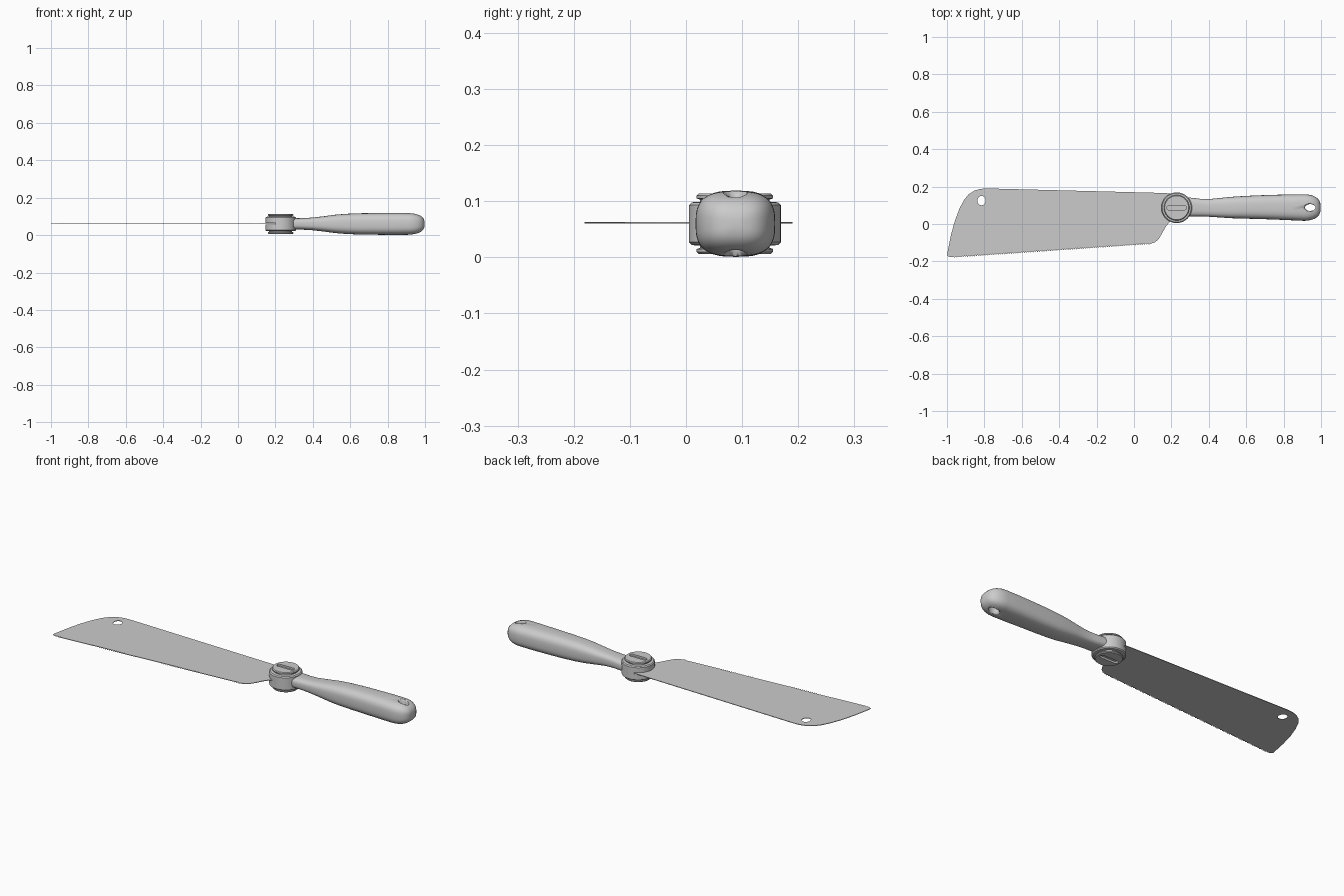
import bpy, bmesh, math
from mathutils import Vector

if "Cube" in bpy.data.objects:
    bpy.data.objects.remove(bpy.data.objects["Cube"], do_unlink=True)

steel = bpy.data.materials.new("light_grey")
steel.use_nodes = True
GREY = (0.6, 0.6, 0.6, 1)
steel.diffuse_color = GREY
steel.node_tree.nodes["Principled BSDF"].inputs["Base Color"].default_value = GREY

HUB = Vector((0.228, 0.087, 0.06))
MID = HUB.z


def finish(bm, name, smooth=None):
    bmesh.ops.recalc_face_normals(bm, faces=bm.faces)
    me = bpy.data.meshes.new(name)
    bm.to_mesh(me)
    bm.free()
    me.materials.append(steel)
    ob = bpy.data.objects.new(name, me)
    bpy.context.collection.objects.link(ob)
    if smooth:
        select(ob)
        bpy.ops.object.shade_smooth_by_angle(angle=math.radians(smooth))
    return ob


def select(ob):
    bpy.ops.object.select_all(action='DESELECT')
    ob.select_set(True)
    bpy.context.view_layer.objects.active = ob


def loft(rings, name, smooth=None):
    """Skin a list of closed rings and cap both ends."""
    bm = bmesh.new()
    rows = [[bm.verts.new(p) for p in ring] for ring in rings]
    n = len(rows[0])
    for a, b in zip(rows, rows[1:]):
        for i in range(n):
            j = (i + 1) % n
            bm.faces.new((a[i], a[j], b[j], b[i]))
    bm.faces.new(rows[0])
    bm.faces.new(rows[-1])
    return finish(bm, name, smooth)


def prism(points, z0, z1, name):
    return loft([[(x, y, z) for x, y in points] for z in (z0, z1)], name)


def oval(cx, cy, rx, ry, n=32):
    return [(cx + rx * math.cos(math.tau * i / n), cy + ry * math.sin(math.tau * i / n))
            for i in range(n)]


def turned(profile, name):
    """Revolve (radius, height) pairs about the pivot axis."""
    return loft([[(x, y, z) for x, y in oval(HUB.x, HUB.y, r, r, 64)] for r, z in profile],
                name, 30)


def cut(ob, cutter):
    cutter.hide_render = True
    mod = ob.modifiers.new("cut", 'BOOLEAN')
    mod.object = cutter
    mod.solver = 'EXACT'
    select(ob)
    bpy.ops.object.modifier_apply(modifier=mod.name)
    bpy.data.objects.remove(cutter, do_unlink=True)


# Blade: smooth back and nose, saw teeth along the front edge
outline = [(0.25, 0.06), (0.25, 0.16), (0.15, 0.166), (-0.78, 0.19), (-0.82, 0.188),
           (-0.855, 0.178), (-0.885, 0.158), (-0.91, 0.127), (-0.935, 0.078),
           (-0.96, 0.01), (-0.98, -0.065), (-0.993, -0.13), (-1.0, -0.168),
           (-0.992, -0.174), (-0.975, -0.178)]
TEETH = 90
first, last = Vector((-0.965, -0.178)), Vector((0.085, -0.106))
for i in range(TEETH):
    root = first.lerp(last, i / TEETH)
    tip = first.lerp(last, (i + 0.5) / TEETH)
    outline += [(root.x, root.y + 0.004), (tip.x, tip.y - 0.003)]
outline += [(0.09, -0.105), (0.112, -0.098), (0.13, -0.083), (0.148, -0.055),
            (0.165, -0.022), (0.185, 0.006), (0.215, 0.03)]
blade = prism(outline, MID + 0.0005, MID + 0.0035, "blade")
cut(blade, prism(oval(-0.815, 0.125, 0.022, 0.025), 0, 0.12, "blade_hole"))

# Handle: rounded-box sections (x, centre y, half width, half height)
stations = [(0.24, 0.092, 0.05, 0.028), (0.3, 0.091, 0.05, 0.03), (0.35, 0.088, 0.047, 0.031),
            (0.4, 0.086, 0.047, 0.034), (0.46, 0.087, 0.052, 0.041), (0.52, 0.088, 0.057, 0.049),
            (0.58, 0.089, 0.06, 0.054), (0.66, 0.09, 0.063, 0.057), (0.75, 0.09, 0.066, 0.058),
            (0.84, 0.089, 0.069, 0.059), (0.91, 0.088, 0.071, 0.058)]
for k in range(1, 9):
    a = math.radians(k * 10.8)
    s = math.cos(a) ** 0.7
    stations.append((0.91 + 0.088 * math.sin(a), 0.088, 0.071 * s, 0.058 * s))


def rounded(v, power=0.68):
    return math.copysign(abs(v) ** power, v)


rings = []
for x, cy, w, h in stations:
    rings.append([(x, cy + w * rounded(py), MID + h * rounded(pz))
                  for py, pz in oval(0, 0, 1, 1, 40)])
handle = loft(rings, "handle", 40)

# Hanging hole, flared at both mouths
flare = []
for z, g in ((-0.08, 0.016), (-0.06, 0.006), (-0.048, 0), (0.048, 0), (0.06, 0.006), (0.08, 0.016)):
    flare.append([(x, y, MID + z) for x, y in oval(0.942, 0.088, 0.028 + g, 0.018 + g)])
cut(handle, loft(flare, "hanging_hole", 40))

# Pivot hub, with a slit that takes the blade
half = [(0.066, 0.039), (0.077, 0.038), (0.082, 0.033)]
hub = turned([(r, MID - z) for r, z in half] + [(r, MID + z) for r, z in reversed(half)], "pivot_hub")
cut(hub, prism([(0.1, -0.05), (0.2, -0.05), (0.2, 0.25), (0.1, 0.25)],
               MID - 0.002, MID + 0.006, "blade_slit"))

# Slotted screw caps above and below
for side, name in ((1, "top_screw_cap"), (-1, "bottom_screw_cap")):
    shape = [(0.062, 0.03), (0.062, 0.043), (0.068, 0.045), (0.068, 0.05), (0.064, 0.054)]
    cap = turned([(r, MID + side * z) for r, z in shape], name)
    slot = []
    for cx, start in ((0.04, -90), (-0.04, 90)):
        for k in range(9):
            a = math.radians(start + k * 22.5)
            slot.append((HUB.x + cx + 0.012 * math.cos(a), HUB.y + 0.012 * math.sin(a)))
    cut(cap, prism(slot, MID + side * 0.044, MID + side * 0.08, "screw_slot"))
